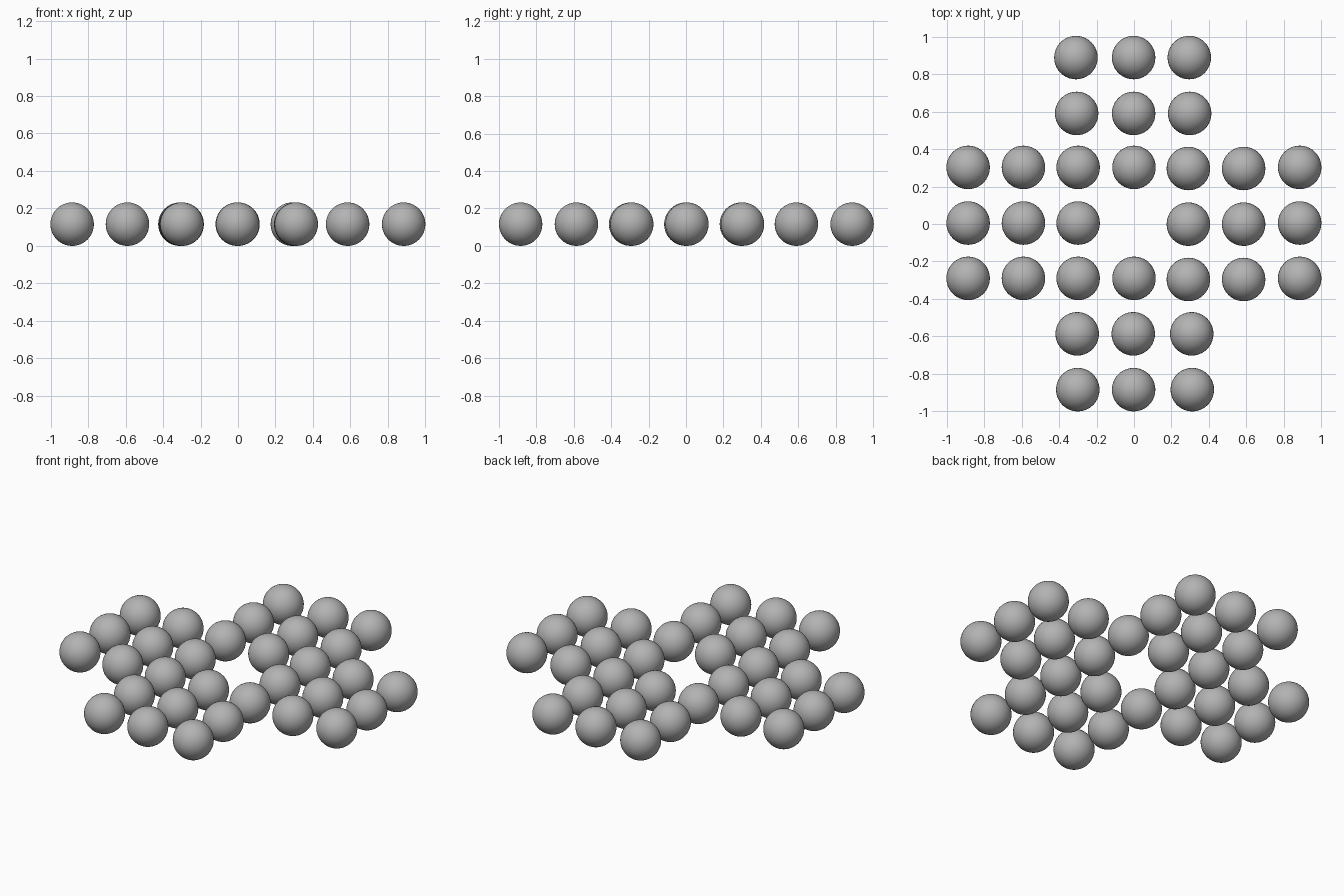
import bpy

cube = bpy.data.objects.get("Cube")
if cube:
    bpy.data.objects.remove(cube, do_unlink=True)

RADIUS = 0.116

grey = bpy.data.materials.new("marble grey")
grey.use_nodes = True
colour = (0.45, 0.45, 0.45, 1)
grey.diffuse_color = colour
grey.node_tree.nodes["Principled BSDF"].inputs["Base Color"].default_value = colour

# One smooth ball mesh shared by every marble
bpy.ops.mesh.primitive_uv_sphere_add(segments=40, ring_count=20, radius=RADIUS)
first = bpy.context.object
bpy.ops.object.shade_smooth()
ball = first.data
ball.name = "marble"
ball.materials.append(grey)
bpy.data.objects.remove(first, do_unlink=True)


def marble(name, x, y):
    obj = bpy.data.objects.new(name, ball)
    obj.location = (x, y, RADIUS)
    bpy.context.collection.objects.link(obj)


# Side arms and middle block: three full rows with the centre hole empty
columns = [-0.885, -0.59, -0.298, 0, 0.29, 0.585, 0.884]
for y in (0.302, 0.005, -0.29):
    for i, x in enumerate(columns):
        if i == 3 and abs(y) < 0.1:
            continue
        drop = 0.006 if i in (4, 5) else 0
        marble("middle_marble", x, y - drop)

# Front and back arms, slightly uneven as hand-placed marbles
arm_rows = {
    0.888: (-0.31, -0.002, 0.295),
    0.59: (-0.306, -0.002, 0.297),
    -0.586: (-0.303, -0.004, 0.308),
    -0.884: (-0.30, -0.002, 0.311),
}
for y, xs in arm_rows.items():
    for x in xs:
        marble("back_marble" if y > 0 else "front_marble", x, y)
